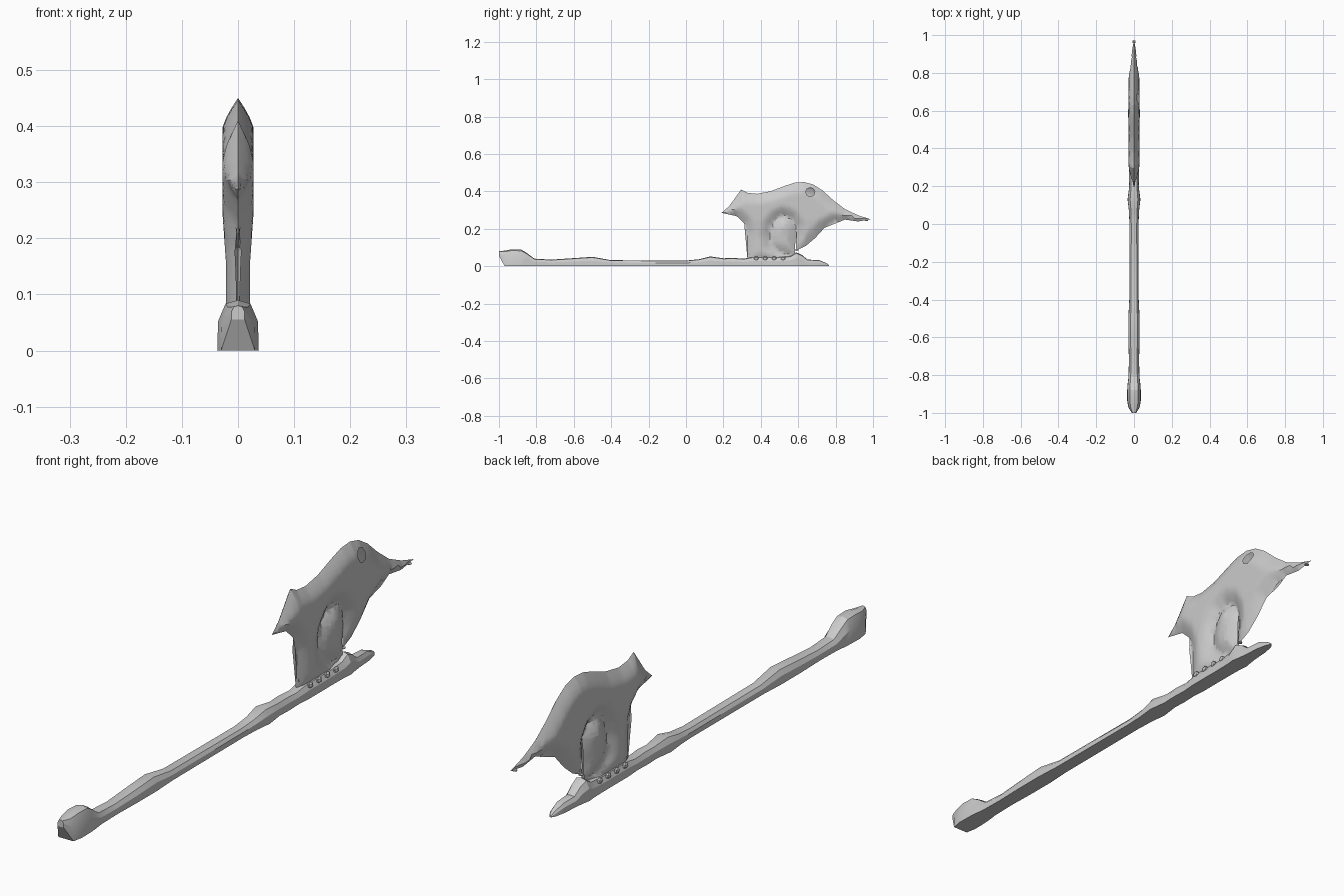
import bpy, bmesh, math
from mathutils import Vector
from mathutils.geometry import intersect_point_line

cube = bpy.data.objects.get("Cube")
if cube:
    bpy.data.objects.remove(cube, do_unlink=True)

steel = bpy.data.materials.new("grey_steel")
steel.use_nodes = True
steel.diffuse_color = (0.6, 0.6, 0.6, 1)
steel.node_tree.nodes["Principled BSDF"].inputs["Base Color"].default_value = (0.6, 0.6, 0.6, 1)


def make_object(name, bm, smooth=None):
    bmesh.ops.recalc_face_normals(bm, faces=bm.faces)
    mesh = bpy.data.meshes.new(name)
    bm.to_mesh(mesh)
    bm.free()
    mesh.materials.append(steel)
    ob = bpy.data.objects.new(name, mesh)
    bpy.context.collection.objects.link(ob)
    if smooth:
        bpy.ops.object.select_all(action="DESELECT")
        ob.select_set(True)
        bpy.context.view_layer.objects.active = ob
        bpy.ops.object.shade_smooth_by_angle(angle=math.radians(smooth))
    return ob


# Handle: flat underside, faceted top, lofted along y as (y, half width, height, base)
sections = [
    (-1.0, .012, .08, .055), (-.97, .03, .083, .0), (-.93, .037, .09, 0),
    (-.88, .036, .088, 0), (-.85, .034, .07, 0), (-.81, .029, .04, 0),
    (-.72, .027, .035, 0), (-.6, .03, .043, 0), (-.5, .03, .05, 0),
    (-.4, .025, .032, 0), (0, .024, .03, 0), (.07, .027, .037, 0),
    (.13, .034, .052, 0), (.2, .025, .042, 0), (.25, .027, .044, 0),
    (.31, .025, .04, 0), (.36, .029, .05, 0), (.5, .029, .05, 0),
    (.56, .03, .055, 0), (.59, .033, .074, 0), (.62, .028, .06, 0),
    (.65, .024, .035, 0), (.71, .02, .033, 0), (.75, .012, .017, 0),
    (.765, .004, .006, 0),
]
half = [(1, 0), (.96, .58), (.6, .93)]
shape = half + [(0, 1)] + [(-x, z) for x, z in reversed(half)]
bm = bmesh.new()
rings = [[bm.verts.new((x * w, y, base + z * (h - base))) for x, z in shape]
         for y, w, h, base in sections]
for a, b in zip(rings, rings[1:]):
    for i in range(len(shape)):
        j = (i + 1) % len(shape)
        bm.faces.new((a[i], a[j], b[j], b[i]))
bm.faces.new(rings[0])
bm.faces.new(rings[-1])
make_object("handle", bm, 22)

# Axe head: side outline as (y, z), ground down to a sharp rim all round
outline = [Vector((0, y, z)) for y, z in [
    (.33, .02), (.33, .06), (.327, .18), (.31, .23), (.27, .268), (.19, .285),
    (.23, .32), (.295, .41), (.33, .392), (.38, .387), (.45, .40), (.53, .43),
    (.58, .446), (.63, .45), (.68, .437), (.73, .405), (.785, .355),
    (.85, .305), (.92, .272), (.99, .25), (.92, .239), (.85, .249),
    (.80, .238), (.74, .205), (.69, .15), (.64, .108), (.59, .085),
    (.588, .12), (.593, .165), (.588, .215), (.565, .253), (.525, .27),
    (.49, .258), (.46, .22), (.447, .165), (.455, .11), (.49, .08),
    (.535, .062), (.58, .055), (.58, .02)]]
edges = list(zip(outline, outline[1:] + outline[:1]))


def rim_distance(p):
    best = 1
    for a, b in edges:
        q, t = intersect_point_line(p, a, b)
        best = min(best, (p - a.lerp(b, max(0, min(1, t)))).length)
    return best


bm = bmesh.new()
bm.faces.new([bm.verts.new(p) for p in outline])
bmesh.ops.triangulate(bm, faces=bm.faces)
step = .016
for axis, count in ((1, 64), (2, 30)):
    for k in range(1, count):
        normal = Vector((0, 0, 0))
        normal[axis] = 1
        bmesh.ops.bisect_plane(bm, geom=bm.verts[:] + bm.edges[:] + bm.faces[:],
                               dist=1e-5, plane_co=normal * (k * step), plane_no=normal)
bmesh.ops.remove_doubles(bm, verts=bm.verts, dist=1e-5)
for v in bm.verts:
    t = min(1, rim_distance(v.co) / .055)
    thick = .021 + .007 * max(0, min(1, (v.co.z - .15) / .1))
    v.co.x = thick * (1 - (1 - t) ** 1.4)
# Mirror the shaped half and weld along the rim
twin = bmesh.ops.duplicate(bm, geom=bm.verts[:] + bm.edges[:] + bm.faces[:])["geom"]
for v in (g for g in twin if isinstance(g, bmesh.types.BMVert)):
    v.co.x = -v.co.x
bmesh.ops.remove_doubles(bm, verts=[v for v in bm.verts if abs(v.co.x) < 1e-5], dist=1e-5)
head = make_object("axe_head", bm, 35)

# Eye sockets: shallow faceted recesses on both sides
for side, label in ((1, "left"), (-1, "right")):
    bm = bmesh.new()
    bmesh.ops.create_cone(bm, cap_ends=True, segments=8, radius1=.022, radius2=.032, depth=.05)
    for v in bm.verts:
        x, y, z = v.co
        v.co = (side * (z + .034), .665 + x, .397 + y)
    cutter = make_object(label + "_eye_cutter", bm)
    cutter.hide_render = True
    cutter.hide_viewport = True
    cut = head.modifiers.new(label + "_eye", "BOOLEAN")
    cut.operation = "DIFFERENCE"
    cut.solver = "EXACT"
    cut.object = cutter


# Small rounded details
def bead(name, at, size):
    bm = bmesh.new()
    bmesh.ops.create_icosphere(bm, subdivisions=1, radius=1)
    for v in bm.verts:
        v.co = Vector(at) + Vector([c * s for c, s in zip(v.co, size)])
    make_object(name, bm)


for i in range(4):
    for side, label in ((1, "left"), (-1, "right")):
        bead(f"{label}_knuckle_{i + 1}", (side * .023, .375 + i * .048, .042), (.008, .014, .012))
bead("spike_tip", (0, .592, .086), (.01, .01, .004))
bead("beak_tip", (0, .965, .244), (.01, .01, .004))
